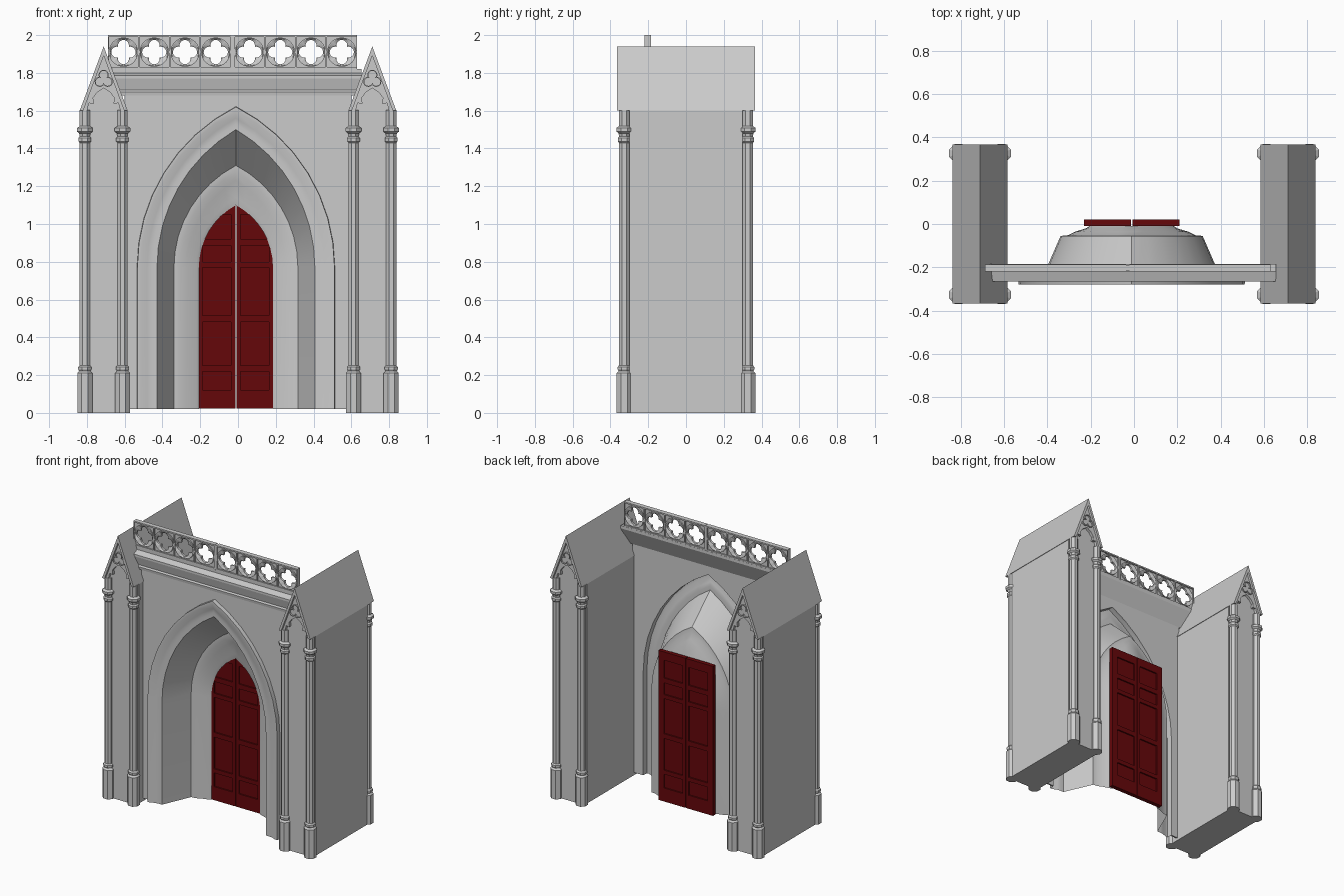
import bpy, bmesh
from math import sin, cos, pi, sqrt, atan2, radians

if "Cube" in bpy.data.objects:
    bpy.data.objects.remove(bpy.data.objects["Cube"])

CX = -0.011  # centre line of arch and doors


def finish(name, bm, mat=None, smooth=None):
    bmesh.ops.recalc_face_normals(bm, faces=bm.faces)
    me = bpy.data.meshes.new(name)
    bm.to_mesh(me)
    bm.free()
    ob = bpy.data.objects.new(name, me)
    bpy.context.collection.objects.link(ob)
    if mat:
        me.materials.append(mat)
    if smooth:
        me.shade_smooth()
        me.set_sharp_from_angle(angle=radians(smooth))
    return ob


def loft(bm, loops, closed=True, wrap=False):
    """Skin rows of points with quads."""
    rows = [[bm.verts.new(p) for p in lp] for lp in loops]
    n = len(rows[0])
    pairs = list(zip(rows, rows[1:])) + ([(rows[-1], rows[0])] if wrap else [])
    for a, b in pairs:
        for i in range(n if closed else n - 1):
            j = (i + 1) % n
            bm.faces.new((a[i], a[j], b[j], b[i]))
    return rows


def prism(bm, pts, a, b, axis='y'):
    """Extrude a 2D outline from a to b along y (points x,z) or x (points y,z)."""
    place = (lambda p, d: (p[0], d, p[1])) if axis == 'y' else (lambda p, d: (d, p[0], p[1]))
    rows = loft(bm, [[place(p, d) for p in pts] for d in (a, b)])
    bm.faces.new(rows[0])
    bm.faces.new(rows[1][::-1])


def box(bm, x0, x1, y0, y1, z0, z1):
    prism(bm, [(x0, z0), (x1, z0), (x1, z1), (x0, z1)], y0, y1)


def arch(w, apex, spring=0.77, foot=0.02, n=8):
    """Pointed arch outline from left foot to right foot."""
    h = apex - spring
    c = (h * h - w * w) / (2 * w)
    r = w + c
    end = atan2(h, c)
    half = [(w, foot)] + [(r * cos(end * i / n) - c, spring + r * sin(end * i / n)) for i in range(n)]
    return [(CX - x, z) for x, z in half] + [(CX, apex)] + [(CX + x, z) for x, z in half[::-1]]


# Outlines around a centre, sampled by angle
def foil(t, lobes, d, a, start=0.0):
    s = 2 * pi / lobes
    f = (t - start + s / 2) % s - s / 2
    r = d * cos(f) + sqrt(max(a * a - (d * sin(f)) ** 2, 0))
    return r * cos(t), r * sin(t)


def rect(t, hx, hz):
    m = max(abs(cos(t)), abs(sin(t)))
    return hx * cos(t) / m, hz * sin(t) / m


def ring(bm, cx, cz, layers, n=48):
    loft(bm, [[(cx + p[0], y, cz + p[1]) for p in (f(2 * pi * i / n) for i in range(n))]
              for f, y in layers], wrap=True)


# Wall sheet around the arch
bm = bmesh.new()
prism(bm, [(-0.6, 0.02)] + arch(0.524, 1.62) + [(0.6, 0.02), (0.6, 1.74), (-0.6, 1.74)], -0.25, -0.24)
finish("wall", bm)

# Stepped and splayed arch surround: half width, apex height, y
bm = bmesh.new()
steps = [(0.524, 1.623, -0.24), (0.522, 1.62, -0.28), (0.505, 1.60, -0.28), (0.47, 1.56, -0.265),
         (0.444, 1.53, -0.262), (0.418, 1.50, -0.262),
         (0.328, 1.31, -0.055), (0.295, 1.275, -0.052), (0.26, 1.23, -0.035),
         (0.21, 1.14, -0.02), (0.196, 1.10, -0.01)]
loft(bm, [[(x, y, z) for x, z in arch(w, a)] for w, a, y in steps], closed=False)
finish("arch_surround", bm, smooth=28)

# Cornice over the wall
bm = bmesh.new()
prism(bm, [(-0.24, 1.68), (-0.255, 1.68), (-0.258, 1.70), (-0.25, 1.71), (-0.265, 1.77), (-0.265, 1.785),
           (-0.22, 1.80), (-0.22, 1.82), (-0.185, 1.82), (-0.185, 1.80)], -0.665, 0.655, 'x')
finish("cornice", bm)

# Balustrade of eight pierced quatrefoils in two panels
bm = bmesh.new()
Y0, Y1, REC = -0.22, -0.186, 0.009
outer = lambda t: rect(t, 0.0815, 0.09)
inner = lambda t: rect(t, 0.0775, 0.08)
disc = lambda t: (0.0772 * cos(t), 0.0772 * sin(t))
disc2 = lambda t: (0.072 * cos(t), 0.072 * sin(t))
quat = lambda t: foil(t, 4, 0.035, 0.035)
quat2 = lambda t: foil(t, 4, 0.035, 0.029)
front = [(outer, 0), (inner, 0), (inner, REC), (disc, REC), (disc, 0), (disc2, 0), (quat, REC * .6), (quat2, REC)]
layers = [(f, Y0 + d) for f, d in front] + [(f, Y1 - d) for f, d in front[::-1]]
for start in (-0.688, -0.021):
    for k in range(4):
        ring(bm, start + 0.163 * (k + 0.5), 1.91, layers)
box(bm, -0.036, -0.021, Y0 + .004, Y1 - .004, 1.82, 1.998)
finish("balustrade", bm)

# Two gabled piers
COLUMN = [(.04, 0), (.04, .21), (.03, .222), (.035, .23), (.035, .243), (.027, .252), (.027, 1.43),
          (.034, 1.438), (.034, 1.455), (.027, 1.463), (.03, 1.48), (.042, 1.49), (.042, 1.508),
          (.027, 1.518), (.027, 1.603)]
CUSP = [(.088, 1.60), (.078, 1.64), (.052, 1.637), (.056, 1.668), (.036, 1.695)]
for side, sx in (("left", -1), ("right", 1)):
    px = 0.711 * sx
    # Body with solid roof core, and end faces set between the columns
    bm = bmesh.new()
    prism(bm, [(px - .123, 0), (px + .123, 0), (px + .123, 1.60), (px, 1.925), (px - .123, 1.60)], -0.30, 0.30)
    for f in (-1, 1):
        prism(bm, [(px - .1, 0), (px + .1, 0), (px + .1, 1.60), (px, 1.88), (px - .1, 1.60)], f * .295, f * .33)
    finish(side + "_pier_body", bm)
    # Roof shell
    bm = bmesh.new()
    prism(bm, [(px - .127, 1.60), (px, 1.94), (px + .127, 1.60), (px + .108, 1.60), (px, 1.89),
               (px - .108, 1.60)], -0.366, 0.366)
    finish(side + "_pier_roof", bm)
    # Gable tracery: cusped arch plate and trefoil ring on both ends
    bm = bmesh.new()
    for f in (-1, 1):
        prism(bm, [(px - .112, 1.60), (px, 1.90), (px + .112, 1.60)] + [(px + x, z) for x, z in CUSP]
              + [(px, 1.72)] + [(px - x, z) for x, z in CUSP[::-1]], 0.30 * f, 0.35 * f)
        big = lambda t: foil(t, 3, 0.024, 0.027, pi / 2)
        small = lambda t: foil(t, 3, 0.024, 0.0215, pi / 2)
        ring(bm, px, 1.765, [(big, .345 * f), (big, .36 * f), (small, .36 * f), (small, .345 * f)], 36)
    finish(side + "_gable_tracery", bm)
    # Octagonal corner columns
    bm = bmesh.new()
    for dx in (-0.1, 0.1):
        for cy in (-0.327, 0.327):
            rows = loft(bm, [[(px + dx + r / cos(pi / 8) * cos((i + .5) * pi / 4),
                               cy + r / cos(pi / 8) * sin((i + .5) * pi / 4), z) for i in range(8)]
                             for r, z in COLUMN])
            bm.faces.new(rows[0])
            bm.faces.new(rows[-1])
    finish(side + "_pier_columns", bm)

# Red door leaves: core sheet with stiles and rails
red = bpy.data.materials.new("door_red")
red.diffuse_color = (0.13, 0.002, 0.003, 1)
red.use_nodes = True
red.node_tree.nodes["Principled BSDF"].inputs["Base Color"].default_value = red.diffuse_color
RAILS = [(.022, .12), (.22, .25), (.48, .515), (.77, .80), (.885, .92), (1.05, 1.11)]
for side, s in (("left", -1), ("right", 1)):
    bm = bmesh.new()
    a, b = CX + s * 0.003, CX + s * 0.22
    box(bm, a, b, 0.0, 0.01, 0.022, 1.11)
    box(bm, a, a + s * 0.022, -0.01, 0.02, 0.022, 1.11)
    box(bm, b - s * 0.044, b, -0.01, 0.02, 0.022, 1.11)
    for z0, z1 in RAILS:
        box(bm, a + s * 0.022, b - s * 0.044, -0.01, 0.02, z0, z1)
    finish(side + "_door", bm, red)
